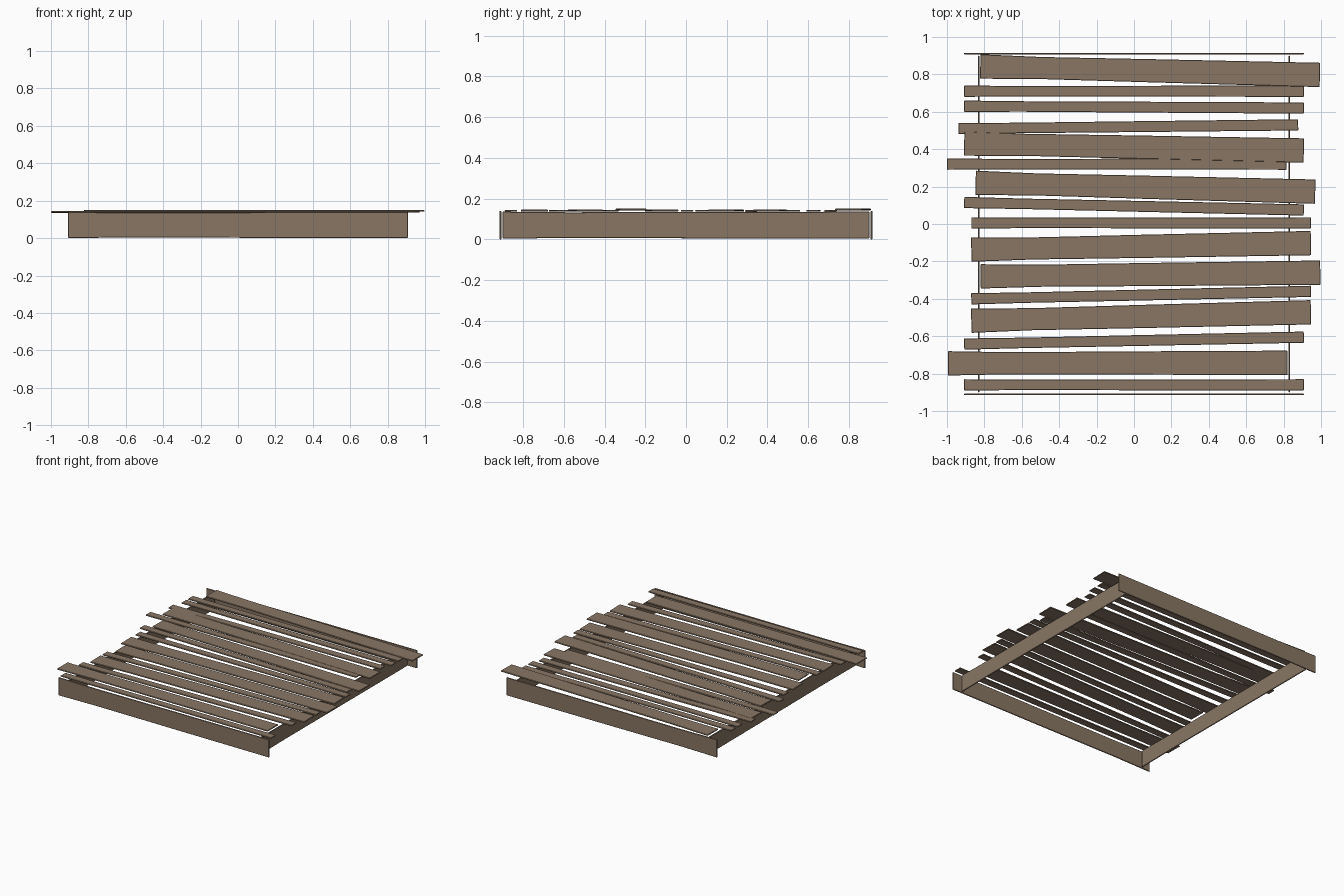
import bpy, bmesh
from mathutils import Vector

if "Cube" in bpy.data.objects:
    bpy.data.objects.remove(bpy.data.objects["Cube"])

wood = bpy.data.materials.new("weathered_brown_wood")
wood.diffuse_color = (0.25, 0.183, 0.128, 1)
wood.use_nodes = True
wood.node_tree.nodes["Principled BSDF"].inputs["Base Color"].default_value = wood.diffuse_color


def board(name, a, b, across, width, thick, pinch=0.0):
    """Thin chamfered board from a to b; slightly narrowed near its first end (hand-cut look)."""
    a, b, across = Vector(a), Vector(b), Vector(across)
    normal = (b - a).cross(across).normalized()
    bm = bmesh.new()
    rings = []
    for t, p in ((0, 0), (0.18, pinch), (0.5, pinch * 0.5), (1, 0)):
        c = a.lerp(b, t)
        h = width / 2 - p
        rings.append([bm.verts.new(c + across * (s * h) + normal * (n * thick / 2))
                      for s, n in ((-1, -1), (1, -1), (1, 1), (-1, 1))])
    for r, q in zip(rings, rings[1:]):
        for i in range(4):
            j = (i + 1) % 4
            bm.faces.new((r[i], r[j], q[j], q[i]))
    bm.faces.new(rings[0][::-1])
    bm.faces.new(rings[-1])
    bmesh.ops.recalc_face_normals(bm, faces=bm.faces)
    me = bpy.data.meshes.new(name)
    bm.to_mesh(me)
    bm.free()
    me.materials.append(wood)
    ob = bpy.data.objects.new(name, me)
    bpy.context.collection.objects.link(ob)
    bev = ob.modifiers.new("chamfer", 'BEVEL')
    bev.width = 0.0025
    bev.segments = 1
    bev.limit_method = 'ANGLE'


# Upright frame boards
for s, name in ((-1, "front_board"), (1, "back_board")):
    board(name, (-0.908, s * 0.911, 0.07), (0.908, s * 0.911, 0.07),
          (0, 0, 1), 0.14, 0.009, 0.004)
for s, name in ((-1, "left_rail"), (1, "right_rail")):
    board(name, (s * 0.83, -0.9, 0.07), (s * 0.83, 0.9, 0.07),
          (0, 0, 1), 0.132, 0.009, 0.003)

# Deck slats: left x, left y, right y, wide?, height
slats = [
    (-0.822, 0.842, 0.797, 1, 0.146), (-0.908, 0.71, 0.71, 0, 0.1405),
    (-0.908, 0.63, 0.62, 0, 0.1405), (-0.938, 0.51, 0.53, 0, 0.1405),
    (-0.908, 0.43, 0.393, 1, 0.1412), (-1.0, 0.32, 0.32, 0, 0.14),
    (-0.847, 0.22, 0.173, 1, 0.1412), (-0.908, 0.115, 0.075, 0, 0.1405),
    (-0.87, 0.006, 0.006, 0, 0.1405), (-0.87, -0.137, -0.102, 1, 0.1412),
    (-0.82, -0.28, -0.26, 1, 0.146), (-0.87, -0.40, -0.36, 0, 0.1405),
    (-0.87, -0.517, -0.472, 1, 0.1412), (-0.908, -0.642, -0.605, 0, 0.1405),
    (-0.995, -0.745, -0.742, 1, 0.1412), (-0.908, -0.86, -0.86, 0, 0.1405),
]
for i, (x, yl, yr, wide, z) in enumerate(slats):
    d = Vector((1.816, yr - yl, 0)).normalized()
    board(f"deck_slat_{i + 1}", (x, yl, z), (x + 1.816, yr, z), (-d.y, d.x, 0),
          0.13 if wide else 0.06, 0.009, 0.006 if wide else 0.002)
